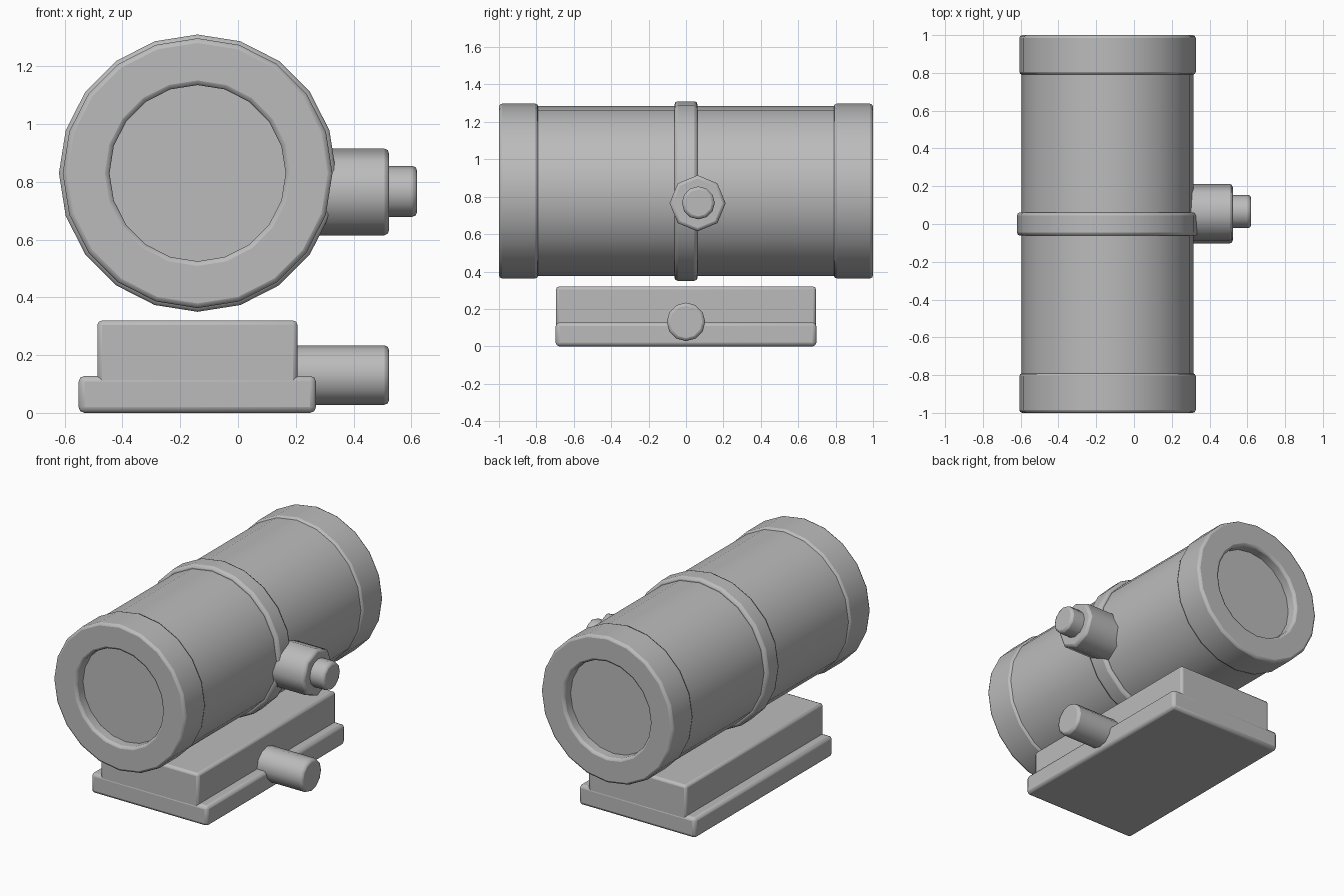
import bpy, bmesh, math
from mathutils import Matrix, Vector

if "Cube" in bpy.data.objects:
    bpy.data.objects.remove(bpy.data.objects["Cube"])

grey = bpy.data.materials.new("plain grey")
grey.diffuse_color = (0.5, 0.5, 0.5, 1)
grey.use_nodes = True
grey.node_tree.nodes["Principled BSDF"].inputs["Base Color"].default_value = grey.diffuse_color

CX, CZ = -0.14, 0.83      # axis of the main tube
SIDES = 20


def finish(name, bm, bevel=0.0):
    bmesh.ops.recalc_face_normals(bm, faces=bm.faces)
    me = bpy.data.meshes.new(name)
    bm.to_mesh(me)
    bm.free()
    me.materials.append(grey)
    ob = bpy.data.objects.new(name, me)
    bpy.context.collection.objects.link(ob)
    if bevel:
        m = ob.modifiers.new("Bevel", "BEVEL")
        m.width = bevel
        m.segments = 2
        m.limit_method = "ANGLE"
        m.angle_limit = math.radians(50)
    bpy.context.view_layer.objects.active = ob
    ob.select_set(True)
    bpy.ops.object.shade_smooth_by_angle(angle=math.radians(50))
    ob.select_set(False)
    return ob


def lathe(name, profile, axis, centre, sides, bevel=0.0, closed=False):
    """Turn (radius, position) points around the x or y axis; open ends are capped."""
    bm = bmesh.new()
    rings = []
    for r, p in profile:
        ring = []
        for i in range(sides):
            a = 2 * math.pi * i / sides
            u, v = r * math.cos(a), r * math.sin(a)
            co = (u, p, v) if axis == "y" else (p, u, v)
            ring.append(bm.verts.new(Vector(co) + Vector(centre)))
        rings.append(ring)
    pairs = list(zip(rings, rings[1:])) + ([(rings[-1], rings[0])] if closed else [])
    for a, b in pairs:
        for i in range(sides):
            j = (i + 1) % sides
            bm.faces.new((a[i], a[j], b[j], b[i]))
    if not closed:
        bm.faces.new(rings[0])
        bm.faces.new(rings[-1])
    return finish(name, bm, bevel)


def box(name, x0, x1, y0, y1, z0, z1, bevel):
    bm = bmesh.new()
    mat = (Matrix.Translation(((x0 + x1) / 2, (y0 + y1) / 2, (z0 + z1) / 2))
           @ Matrix.Diagonal((x1 - x0, y1 - y0, z1 - z0, 1)))
    bmesh.ops.create_cube(bm, size=1, matrix=mat)
    return finish(name, bm, bevel)


# Main tube, whose ends are the recessed flat lenses
lathe("tube", [(0.455, -0.93), (0.455, 0.93)], "y", (CX, 0, CZ), SIDES)

# Thick end rims with a round opening
for name, s in (("front_rim", -1), ("back_rim", 1)):
    lathe(name, [(0.467, s * 0.79), (0.467, s), (0.305, s), (0.305, s * 0.79)],
          "y", (CX, 0, CZ), SIDES, 0.016, closed=True)

# Middle band
lathe("middle_band", [(0.48, -0.062), (0.48, 0.062)], "y", (CX, 0, CZ), SIDES, 0.018)

# Side knob with its button
lathe("side_knob", [(0.15, 0.2), (0.15, 0.523)], "x", (0, 0.062, 0.765), 8, 0.016)
lathe("knob_button", [(0.088, 0.48), (0.088, 0.62)], "x", (0, 0.066, 0.767), 12, 0.016)

# Mount: wide foot plate, block above and clamp screw
box("foot_plate", -0.552, 0.27, -0.697, 0.697, 0, 0.128, 0.02)
box("mount_block", -0.487, 0.206, -0.695, 0.695, 0.09, 0.32, 0.016)
lathe("clamp_screw", [(0.103, 0.15), (0.103, 0.523)], "x", (0, 0, 0.131), 12, 0.016)
